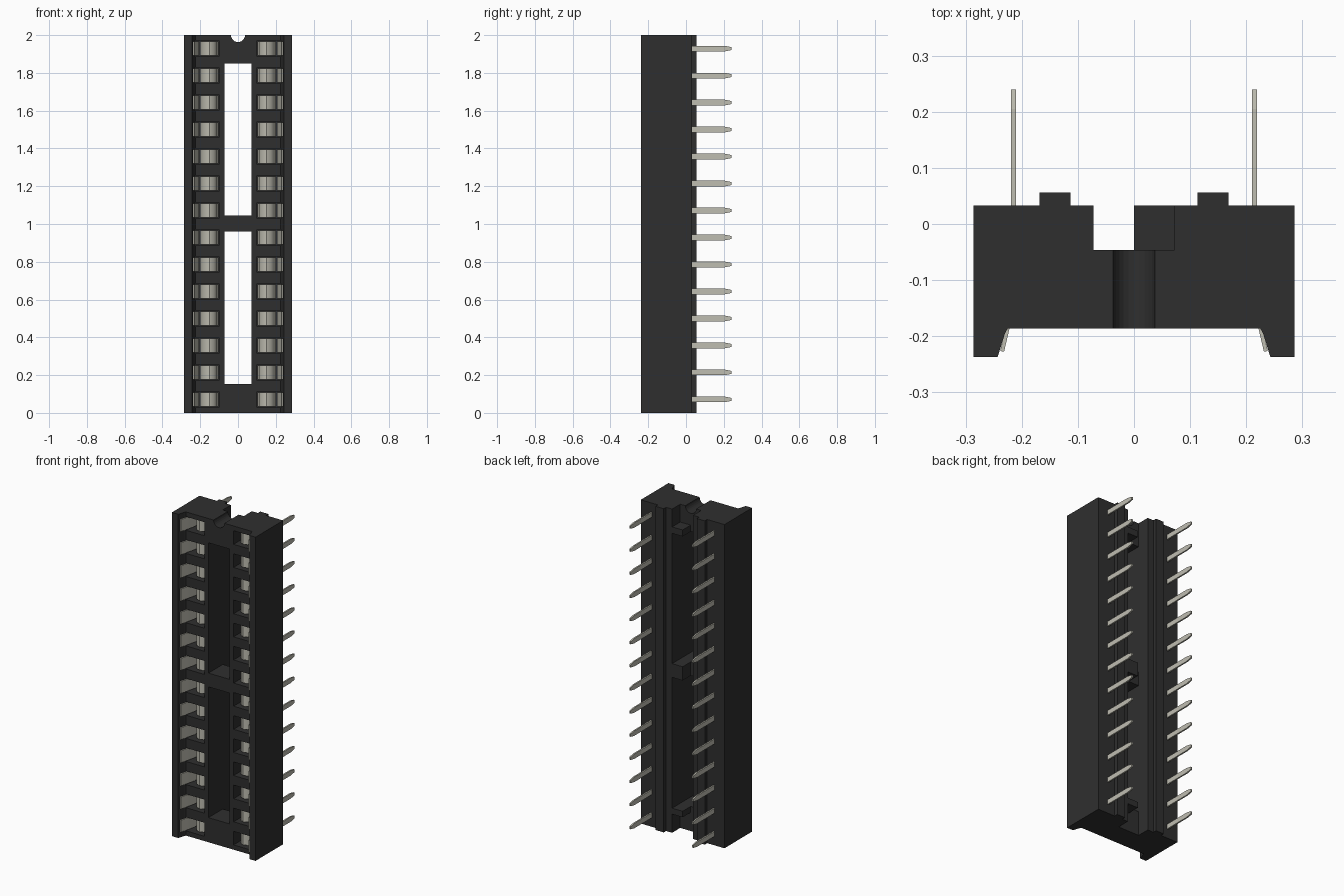
import bpy, bmesh, math

if "Cube" in bpy.data.objects:
    bpy.data.objects.remove(bpy.data.objects["Cube"])


def material(name, color, rough):
    m = bpy.data.materials.new(name)
    m.use_nodes = True
    m.diffuse_color = (*color, 1)
    bsdf = m.node_tree.nodes["Principled BSDF"]
    bsdf.inputs["Base Color"].default_value = (*color, 1)
    bsdf.inputs["Roughness"].default_value = rough
    return m


BLACK = material("black plastic", (0.028, 0.028, 0.028), 0.6)
TIN = material("tinned metal", (0.52, 0.51, 0.44), 0.5)
PITCH = 2 / 14
ROWS = [PITCH * (i + 0.5) for i in range(14)]


def prism(bm, points, lo, hi, axis="z"):
    """Extrude a profile: (x, y) along z, or (y, z) along x."""
    def place(p, h):
        return (p[0], p[1], h) if axis == "z" else (h, p[0], p[1])
    a = [bm.verts.new(place(p, lo)) for p in points]
    b = [bm.verts.new(place(p, hi)) for p in points]
    bm.faces.new(a)
    bm.faces.new(b[::-1])
    n = len(points)
    for i in range(n):
        j = (i + 1) % n
        bm.faces.new((a[i], b[i], b[j], a[j]))


def box(bm, x0, x1, y0, y1, z0, z1):
    prism(bm, [(x0, y0), (x1, y0), (x1, y1), (x0, y1)], z0, z1)


def finish(name, bm, mat):
    bmesh.ops.recalc_face_normals(bm, faces=bm.faces)
    mesh = bpy.data.meshes.new(name)
    bm.to_mesh(mesh)
    bm.free()
    mesh.materials.append(mat)
    obj = bpy.data.objects.new(name, mesh)
    bpy.context.scene.collection.objects.link(obj)
    return obj


def cut(obj, cutter):
    mod = obj.modifiers.new("cut", "BOOLEAN")
    mod.operation = "DIFFERENCE"
    mod.solver = "EXACT"
    mod.object = cutter
    bpy.context.view_layer.objects.active = obj
    bpy.ops.object.modifier_apply(modifier=mod.name)
    bpy.data.objects.remove(cutter)


# Rail section with a flared outer lip and a raised rib on the back
RAIL = [(0.072, -0.186), (0.225, -0.186), (0.230, -0.195), (0.243, -0.237),
        (0.286, -0.237), (0.286, 0.033), (0.168, 0.033), (0.168, 0.056),
        (0.113, 0.056), (0.113, 0.033), (0.072, 0.033)]
# Spring leaves of one contact: outer guide leaf and inner hump
OUTER_LEAF = [(0.235, -0.227), (0.224, -0.18), (0.212, -0.13), (0.209, -0.09),
              (0.214, -0.005)]
INNER_LEAF = [(0.198, -0.08), (0.19, -0.125), (0.172, -0.152), (0.15, -0.16),
              (0.13, -0.152), (0.115, -0.125), (0.108, -0.07), (0.108, -0.005)]

for side, sign in (("right", -1), ("left", 1)):
    # Plastic rail with its row of pockets
    bm = bmesh.new()
    prism(bm, [(sign * x, y) for x, y in RAIL], 0, 2)
    rail = finish(side + "_rail", bm, BLACK)
    bm = bmesh.new()
    for z in ROWS:
        box(bm, sign * 0.1, sign * 0.228, -0.3, 0, z - 0.042, z + 0.042)
    cutter = finish("pocket_cutter", bm, BLACK)
    cutter.hide_render = True
    cut(rail, cutter)

    # Spring contacts
    bm = bmesh.new()
    for z in ROWS:
        for leaf in (OUTER_LEAF, INNER_LEAF):
            low = [bm.verts.new((sign * x, y, z - 0.037)) for x, y in leaf]
            top = [bm.verts.new((sign * x, y, z + 0.037)) for x, y in leaf]
            for i in range(len(leaf) - 1):
                bm.faces.new((low[i], low[i + 1], top[i + 1], top[i]))
    contacts = finish(side + "_contacts", bm, TIN)
    solid = contacts.modifiers.new("thickness", "SOLIDIFY")
    solid.thickness = 0.007
    solid.offset = 0
    bpy.ops.object.select_all(action="DESELECT")
    contacts.select_set(True)
    bpy.context.view_layer.objects.active = contacts
    bpy.ops.object.modifier_apply(modifier=solid.name)
    bpy.ops.object.shade_smooth_by_angle(angle=math.radians(40))

    # Flat pins with tapered tips
    bm = bmesh.new()
    for z in ROWS:
        half = [(0.01, 0.015), (0.205, 0.015), (0.24, 0.008)]
        outline = [(y, z - h) for y, h in half] + [(y, z + h) for y, h in half[::-1]]
        prism(bm, outline, sign * 0.210, sign * 0.219, "x")
    finish(side + "_pins", bm, TIN)

# Cross bars joining the rails, each with a small block behind its left half
for name, z0, z1, b0, b1 in (("bottom", 0, 0.152, 0.115, 0.152),
                             ("middle", 0.96, 1.045, 0.96, 1.045),
                             ("top", 1.85, 2, 1.85, 1.89)):
    bm = bmesh.new()
    box(bm, -0.072, 0.072, -0.186, -0.046, z0, z1)
    bar = finish(name + "_cross_bar", bm, BLACK)
    bm = bmesh.new()
    box(bm, 0, 0.072, -0.046, 0.033, b0, b1)
    finish(name + "_key_block", bm, BLACK)

# Orientation notch in the top bar
bm = bmesh.new()
ring = [(0.037 * math.cos(math.tau * i / 24), 2 + 0.037 * math.sin(math.tau * i / 24))
        for i in range(24)]
front = [bm.verts.new((x, -0.3, z)) for x, z in ring]
back = [bm.verts.new((x, 0.1, z)) for x, z in ring]
bm.faces.new(front)
bm.faces.new(back[::-1])
for i in range(24):
    j = (i + 1) % 24
    bm.faces.new((front[i], back[i], back[j], front[j]))
notch = finish("notch_cutter", bm, BLACK)
notch.hide_render = True
cut(bar, notch)
